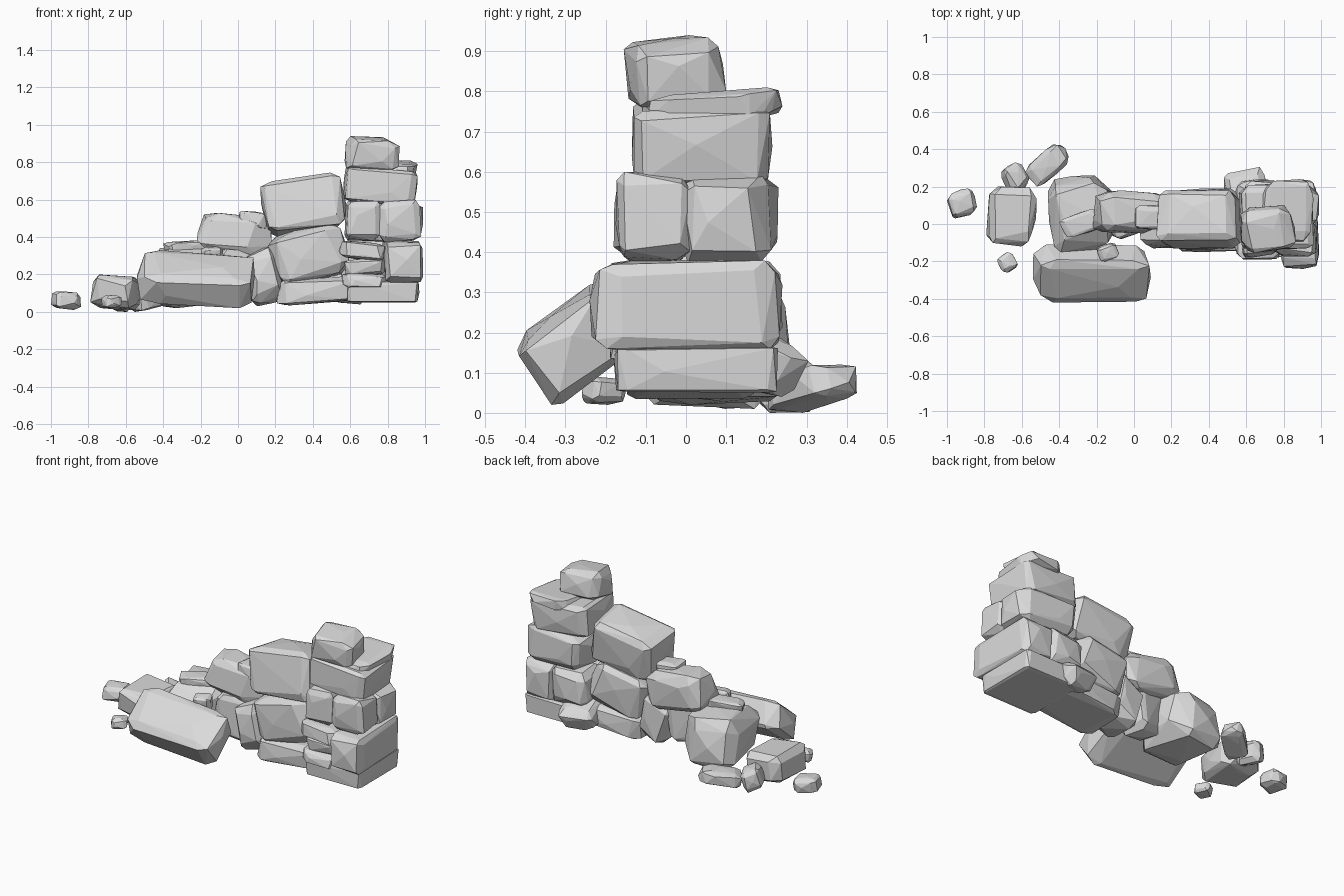
import bpy
import bmesh
import random
from math import radians
from itertools import product
from mathutils import Vector, Euler

cube = bpy.data.objects.get("Cube")
if cube:
    bpy.data.objects.remove(cube, do_unlink=True)

# Plain grey stone
stone = bpy.data.materials.new("grey_stone")
grey = (0.7, 0.7, 0.7, 1)
stone.diffuse_color = grey
stone.use_nodes = True
for node in stone.node_tree.nodes:
    if node.type == 'BSDF_PRINCIPLED':
        node.inputs["Base Color"].default_value = grey

rng = random.Random(11)


def rock(name, xs, ys, zs, tilt=(0, 0, 0), chip=0.25, grain=(1, 1, 1)):
    """Chipped convex block, turned by tilt and fitted to the given spans."""
    low, high = (Vector(corner) for corner in zip(xs, ys, zs))
    size = high - low
    local = Vector(s * g for s, g in zip(size, grain))
    turn = Euler([radians(a) for a in tilt]).to_matrix()
    points = []
    # Each corner is drawn in a little, then cut off by three points
    for signs in product((-1, 1), repeat=3):
        pull = [1 - chip * rng.uniform(0, 0.6) for _ in range(3)]
        for axis in range(3):
            points.append([
                s * pull[k] * (1 if k == axis else 1 - chip * rng.uniform(0.5, 1.7))
                for k, s in enumerate(signs)])
    # An off-centre bulge on every side
    for axis, sign in product(range(3), (-1, 1)):
        bulge = [rng.uniform(-0.5, 0.5) for _ in range(3)]
        bulge[axis] = sign
        points.append(bulge)
    points = [turn @ Vector(c * d for c, d in zip(p, local)) for p in points]
    least = [min(p[k] for p in points) for k in range(3)]
    most = [max(p[k] for p in points) for k in range(3)]

    bm = bmesh.new()
    for p in points:
        bm.verts.new([low[k] + size[k] * (p[k] - least[k]) / (most[k] - least[k])
                      for k in range(3)])
    hull = bmesh.ops.convex_hull(bm, input=bm.verts[:])
    spare = {v for v in hull["geom_interior"] + hull["geom_unused"]
             if isinstance(v, bmesh.types.BMVert)}
    bmesh.ops.delete(bm, geom=list(spare), context='VERTS')
    bmesh.ops.dissolve_limit(bm, angle_limit=radians(4),
                             verts=bm.verts[:], edges=bm.edges[:])
    bmesh.ops.recalc_face_normals(bm, faces=bm.faces[:])
    mesh = bpy.data.meshes.new(name)
    bm.to_mesh(mesh)
    bm.free()
    mesh.materials.append(stone)
    obj = bpy.data.objects.new(name, mesh)
    bpy.context.scene.collection.objects.link(obj)


# Tower, from the footing up
rock("tower_footing", (.58, .97), (-.18, .23), (.05, .165), chip=.09)
rock("tower_back_footing", (.48, .72), (.03, .305), (.04, .22), (-20, 0, 10), .3)
rock("tower_lower_block", (.77, .99), (-.24, .24), (.15, .38), (0, 0, 3), .18)
rock("tower_lower_back_block", (.54, .8), (0, .24), (.15, .39), (0, 0, 0), .25)
rock("tower_thin_stone", (.55, .8), (-.19, .05), (.12, .21), (0, 3, 0))
rock("tower_middle_stone", (.57, .8), (-.17, .05), (.19, .29), (0, -4, 0))
rock("tower_wedge_stone", (.54, .79), (-.19, .05), (.27, .38), (0, 6, 0))
rock("tower_front_left_block", (.57, .76), (-.18, .02), (.38, .6), (0, 2, 4), .2)
rock("tower_front_right_block", (.74, .98), (-.175, .02), (.37, .6), (0, -3, 0), .24)
rock("tower_rear_block", (.57, .99), (-.02, .23), (.37, .6), (0, 0, -3), .27)
rock("tower_upper_block", (.56, .96), (-.135, .215), (.565, .78), (0, 5, 2), .15)
rock("tower_cap_slab", (.68, .96), (-.1, .24), (.72, .81), (4, 0, -5))
rock("tower_top_boulder", (.57, .865), (-.155, .1), (.75, .94), (8, 2, 8), .28)

# Stepped wall falling away from the tower
rock("wall_footing", (.2, .65), (-.15, .18), (.035, .19), (0, -4, 0), .22)
rock("wall_middle_block", (.16, .6), (-.14, .19), (.14, .47), (0, -15, 0), .27)
rock("wall_upper_block", (.12, .58), (-.13, .18), (.4, .745), (-8, -9, 0), .2)
rock("wall_upper_pebble", (.18, .27), (-.09, -.01), (.64, .69), (0, -10, 30), .3)
rock("wall_leaning_stone", (.02, .24), (-.13, .15), (.03, .35), (0, -17, 0), .3)
rock("wall_step_block", (-.22, .18), (-.05, .18), (.27, .53), (0, 10, 0), .28)
rock("wall_step_chip", (0, .16), (-.03, .1), (.44, .54), (0, 8, 0))
rock("wall_low_stone", (-.16, .1), (-.08, .12), (.05, .34), (0, 10, 15))
rock("wall_end_boulder", (-.46, -.1), (-.15, .26), (.02, .345), (0, -4, 8), .33)
rock("wall_end_cap", (-.4, -.15), (-.07, .08), (.31, .385), (0, -4, 25))
rock("wall_end_chip", (-.2, -.08), (-.2, -.1), (.24, .35), (10, 0, 20))

# Fallen stones
rock("fallen_long_block", (-.54, .09), (-.42, -.11), (.02, .33), (36, 3, 0), .22, (1, 1.4, .9))
rock("fallen_boulder", (-.79, -.52), (-.12, .2), (.01, .2), (0, 4, -3), .3)
rock("fallen_back_slab", (-.58, -.35), (.2, .425), (0, .12), (0, -12, 35), .28, (1.5, .8, 1))
rock("fallen_back_stone", (-.71, -.56), (.16, .33), (0, .15), (0, 20, 30), .3)
rock("far_pebble", (-1, -.84), (.03, .19), (.01, .11), (0, 5, 20), .32)
rock("front_pebble", (-.73, -.62), (-.26, -.15), (.02, .09), (0, -5, 30), .32)
